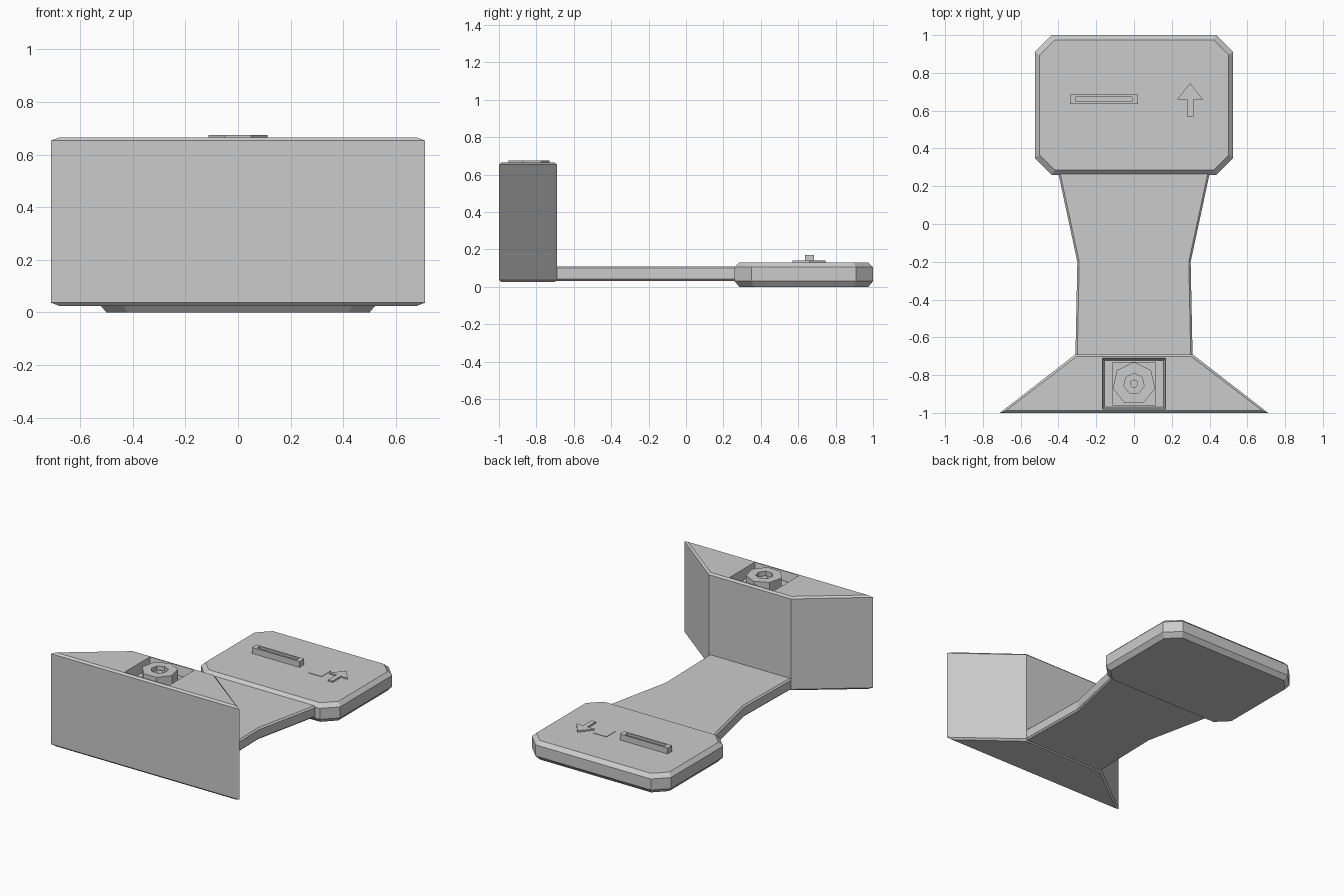
import bpy, bmesh, math

if "Cube" in bpy.data.objects:
    bpy.data.objects.remove(bpy.data.objects["Cube"])

grey = bpy.data.materials.new("plain grey")
grey.diffuse_color = (0.6, 0.6, 0.6, 1)
grey.use_nodes = True
grey.node_tree.nodes["Principled BSDF"].inputs["Base Color"].default_value = grey.diffuse_color


def loft(name, rings):
    """Skin a stack of (points, z) rings and cap both ends."""
    bm = bmesh.new()
    loops = [[bm.verts.new((x, y, z)) for x, y in pts] for pts, z in rings]
    n = len(loops[0])
    for a, b in zip(loops, loops[1:]):
        for i in range(n):
            j = (i + 1) % n
            bm.faces.new((a[i], a[j], b[j], b[i]))
    bm.faces.new(loops[0][::-1])
    bm.faces.new(loops[-1])
    bmesh.ops.recalc_face_normals(bm, faces=bm.faces)
    mesh = bpy.data.meshes.new(name)
    bm.to_mesh(mesh)
    bm.free()
    mesh.materials.append(grey)
    ob = bpy.data.objects.new(name, mesh)
    bpy.context.collection.objects.link(ob)
    return ob


def rect(x0, x1, y0, y1, d=0.0):
    return [(x0 + d, y0 + d), (x1 - d, y0 + d), (x1 - d, y1 - d), (x0 + d, y1 - d)]


def mirror(half):
    """Close a right-hand outline by mirroring it in x."""
    return half + [(-x, y) for x, y in reversed(half)]


def pad_ring(d):
    c = 0.09 - 0.4 * d
    x, y0, y1 = 0.525 - d, 0.26 + d, 1.0 - d
    return mirror([(x - c, y0), (x, y0 + c), (x, y1 - c), (x - c, y1)])


def arm_ring(d):
    return mirror([(0.31 - d, -0.72), (0.31 - d, -0.69), (0.30 - d, -0.2),
                   (0.40 - d, 0.265), (0.40 - d, 0.30)])


def block_ring(d):
    return mirror([(0.71 - 2.6 * d, -1 + d), (0.31 - 0.5 * d, -0.69 - d)])


def heptagon(r):
    return [(r * math.sin(-k * math.tau / 7), -0.845 + r * math.cos(k * math.tau / 7))
            for k in range(7)]


# wide pad, connecting arm, upright block
loft("pad", [(pad_ring(0.025), 0), (pad_ring(0), 0.03),
             (pad_ring(0), 0.105), (pad_ring(0.025), 0.13)])
loft("arm", [(arm_ring(0.01), 0.032), (arm_ring(0), 0.042),
             (arm_ring(0), 0.1), (arm_ring(0.01), 0.11)])
block = loft("block", [(block_ring(0.012), 0.025), (block_ring(0), 0.037),
                       (block_ring(0), 0.653), (block_ring(0.012), 0.665)])

# recess in the block top
cutter = loft("recess_cutter", [(rect(-0.168, 0.168, -0.98, -0.71, 0.012), 0.6),
                                (rect(-0.168, 0.168, -0.98, -0.71), 0.665),
                                (rect(-0.168, 0.168, -0.98, -0.71), 0.75)])
cutter.hide_render = True
cutter.hide_viewport = True
cut = block.modifiers.new("recess", 'BOOLEAN')
cut.operation = 'DIFFERENCE'
cut.solver = 'EXACT'
cut.object = cutter

# nut on a square washer
loft("washer", [(rect(-0.115, 0.115, -0.96, -0.73), 0.598),
                (rect(-0.115, 0.115, -0.96, -0.73), 0.608)])
loft("nut", [(heptagon(0.115), 0.605), (heptagon(0.115), 0.675),
             (heptagon(0.055), 0.675), (heptagon(0.055), 0.645),
             (heptagon(0.022), 0.645), (heptagon(0.022), 0.66)])

# grooved bar on the pad
loft("bar", [(rect(-0.34, 0.02, 0.635, 0.685), 0.125),
             (rect(-0.34, 0.02, 0.635, 0.685), 0.17),
             (rect(-0.31, -0.01, 0.648, 0.673), 0.17),
             (rect(-0.31, -0.01, 0.648, 0.673), 0.15)])

# raised arrow and thin square marker
arrow = [(0.28, 0.57), (0.314, 0.57), (0.314, 0.66), (0.365, 0.66),
         (0.297, 0.745), (0.229, 0.66), (0.28, 0.66)]
loft("arrow", [(arrow, 0.125), (arrow, 0.14)])
square = rect(0.11, 0.21, 0.6, 0.7)
loft("square_marker", [(square, 0.125), (square, 0.133)])
